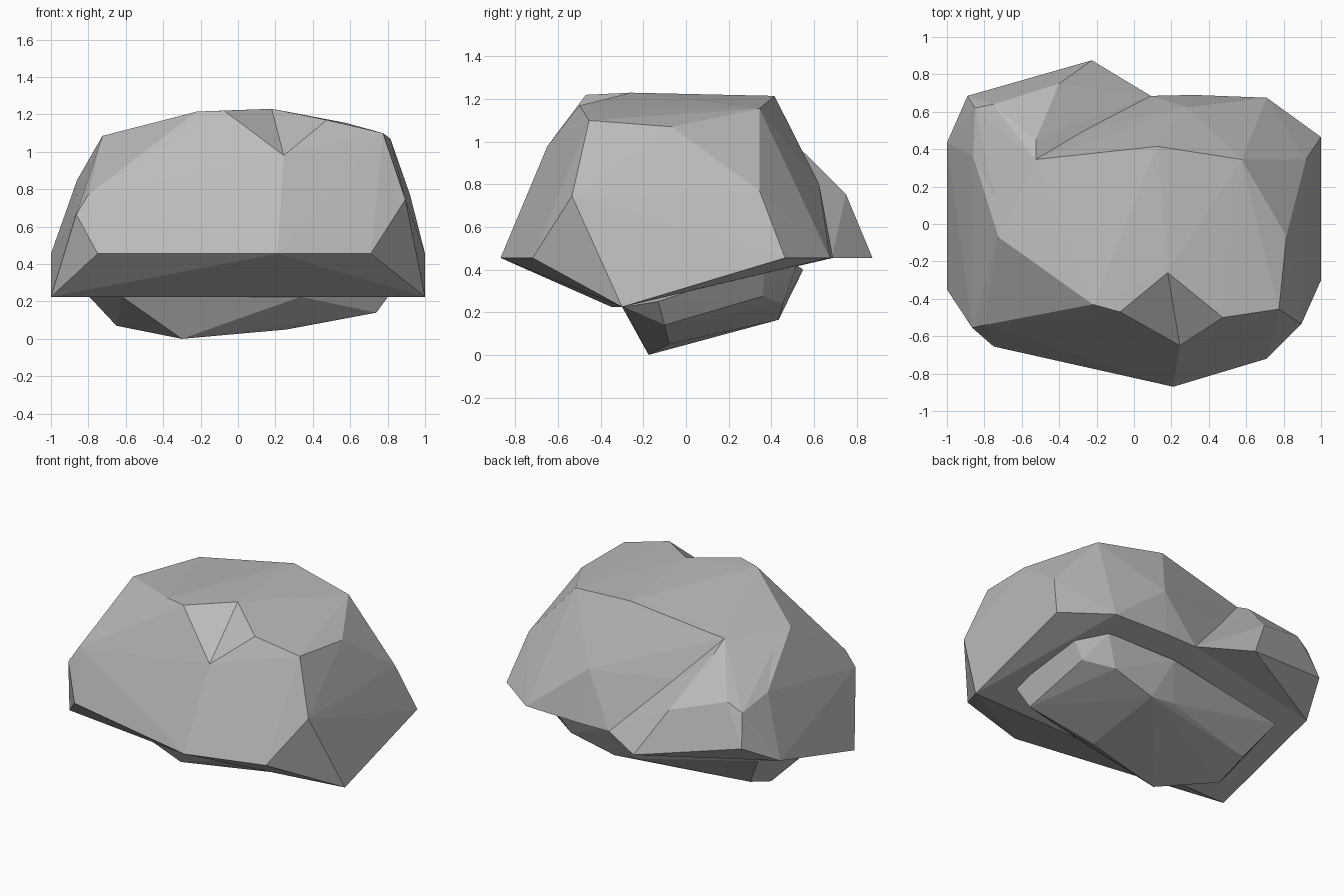
import bpy
import bmesh
from mathutils import Vector

stone = bpy.data.materials.new("stone_grey")
stone.diffuse_color = (0.5, 0.5, 0.5, 1.0)


def faceted_stone(name, points, notch=None):
    """Wrap corner points in flat facets; notch = two corners whose edge is turned inward."""
    bm = bmesh.new()
    for p in points:
        bm.verts.new(p)
    bmesh.ops.convex_hull(bm, input=bm.verts[:])
    loose = [v for v in bm.verts if not v.link_faces]
    bmesh.ops.delete(bm, geom=loose, context='VERTS')
    if notch:
        ends = [min(bm.verts, key=lambda v: (v.co - Vector(n)).length) for n in notch]
        edge = bm.edges.get(ends)
        if edge:
            bmesh.ops.rotate_edges(bm, edges=[edge])
    bmesh.ops.recalc_face_normals(bm, faces=bm.faces[:])
    mesh = bpy.data.meshes.new(name)
    bm.to_mesh(mesh)
    bm.free()
    mesh.materials.append(stone)
    obj = bpy.data.objects.new(name, mesh)
    bpy.context.collection.objects.link(obj)
    return obj


# corners where the rear bulge meets the main boulder
seam = [(-0.525, 0.345, 1.11), (0.09, 0.685, 0.455), (-0.735, 0.115, 1.02),
        (-0.86, 0.365, 0.85), (-1, 0.435, 0.455)]

# main boulder: top corners, shoulder corners, then the lower rim
notch_left, notch_right = (-0.075, -0.47, 1.22), (0.475, -0.50, 1.17)
top = [(-0.22, -0.43, 1.215), notch_left, (0.18, -0.26, 1.23), notch_right,
       (0.775, -0.455, 1.10), (0.815, -0.065, 1.07), (0.575, 0.345, 1.155),
       (0.125, 0.415, 1.215), (-0.725, -0.07, 1.085)]
shoulder = [(0.245, -0.65, 0.98), (0.895, -0.535, 0.745), (0.92, 0.345, 0.77),
            (0.28, 0.625, 0.80), (-0.80, -0.54, 0.77), (-0.865, -0.555, 0.665)]
rim = [(-0.75, -0.655, 0.455), (0.21, -0.87, 0.455), (0.71, -0.72, 0.455),
       (1, -0.30, 0.225), (1, 0.465, 0.455), (0.71, 0.675, 0.455),
       (0.32, 0.69, 0.455), (-1, -0.35, 0.225)]
faceted_stone("boulder_body", seam + top + shoulder + rim, (notch_left, notch_right))

# bulge at the back left
bulge = [(-0.225, 0.875, 0.455), (-0.40, 0.75, 0.755), (-0.525, 0.452, 1.05),
         (-0.754, 0.64, 0.86), (-0.85, 0.62, 0.805), (-0.89, 0.685, 0.60)]
faceted_stone("rear_bulge", seam + bulge)

# base under the boulder: lower corners, then the upper ring and an inner point
base_low = [(-0.30, -0.175, 0.0), (0.26, -0.08, 0.05), (0.74, -0.10, 0.14),
            (0.71, 0.36, 0.275), (0.53, 0.455, 0.24), (0.225, 0.435, 0.165),
            (0.05, 0.43, 0.185), (-0.65, 0.25, 0.15), (-0.65, 0.03, 0.07)]
base_high = [(0.82, -0.13, 0.25), (0.80, 0.37, 0.42), (0.635, 0.52, 0.42),
             (0.14, 0.55, 0.40), (-0.80, 0.38, 0.38), (-0.80, -0.05, 0.23),
             (-0.62, -0.30, 0.225), (0.335, -0.29, 0.225), (0.0, 0.1, 0.55)]
faceted_stone("underside_base", base_low + base_high)
